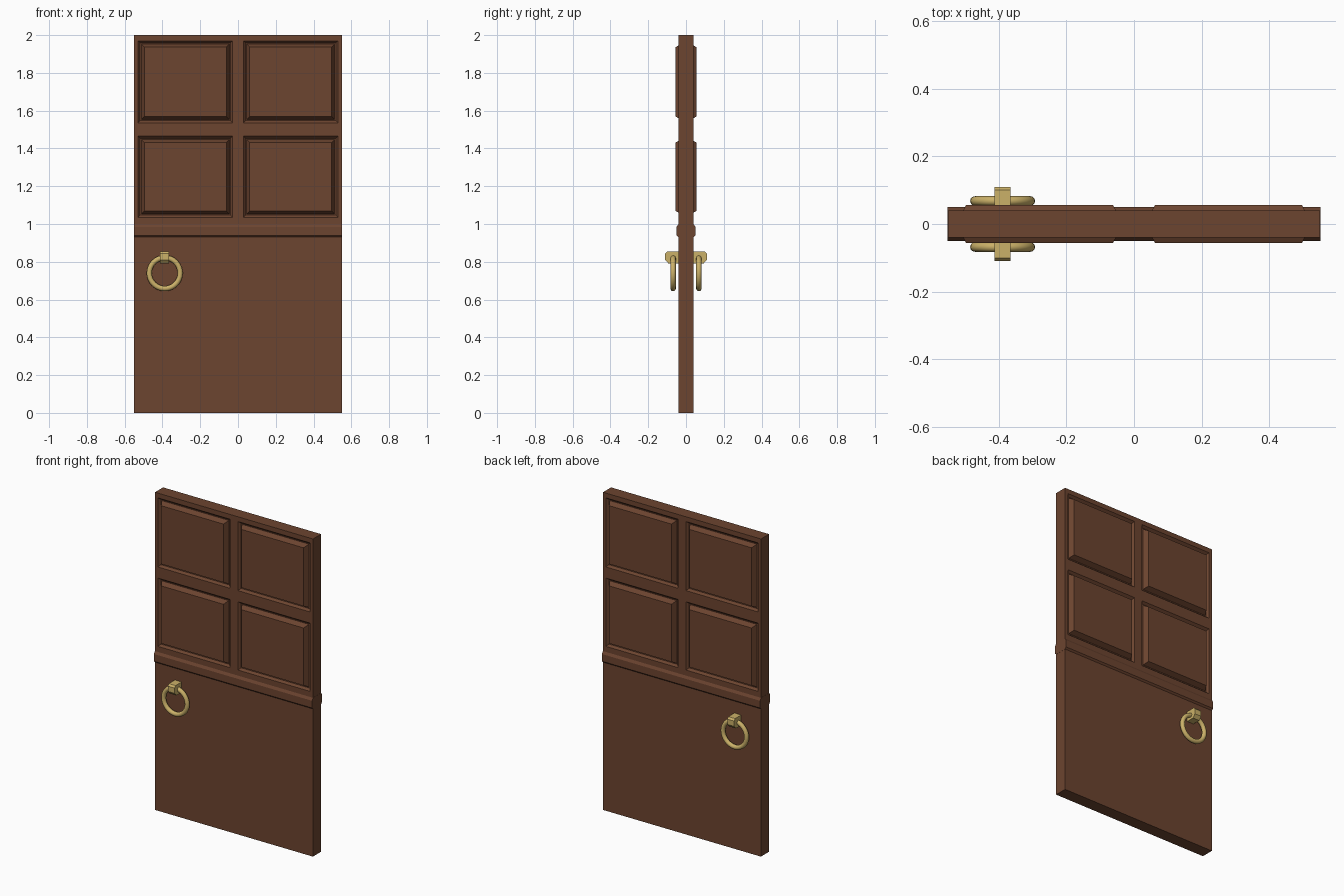
import bpy, bmesh, math
from mathutils import Vector

if "Cube" in bpy.data.objects:
    bpy.data.objects.remove(bpy.data.objects["Cube"])


def material(name, rgb):
    m = bpy.data.materials.new(name)
    m.diffuse_color = (*rgb, 1)
    m.use_nodes = True
    m.node_tree.nodes["Principled BSDF"].inputs["Base Color"].default_value = m.diffuse_color
    return m


WOOD = material("brown wood", (0.15, 0.058, 0.029))
BRASS = material("brass", (0.6, 0.44, 0.14))


def add_object(name, bm, mat):
    bmesh.ops.recalc_face_normals(bm, faces=bm.faces)
    me = bpy.data.meshes.new(name)
    bm.to_mesh(me)
    bm.free()
    me.materials.append(mat)
    ob = bpy.data.objects.new(name, me)
    bpy.context.collection.objects.link(ob)
    return ob


def extrude_x(name, profile, x0, x1, mat):
    """Solid with a (y, z) profile running along x."""
    bm = bmesh.new()
    face = bm.faces.new([bm.verts.new((x0, y, z)) for y, z in profile])
    out = bmesh.ops.extrude_face_region(bm, geom=[face])["geom"]
    verts = [v for v in out if isinstance(v, bmesh.types.BMVert)]
    bmesh.ops.translate(bm, verts=verts, vec=(x1 - x0, 0, 0))
    return add_object(name, bm, mat)


# Door slab with four grooved, raised panels on each side
bm = bmesh.new()
bmesh.ops.create_cube(bm, size=1)
for v in bm.verts:
    v.co = Vector((v.co.x * 1.1, v.co.y * 0.08, v.co.z * 2 + 1))
cuts = [((x, 0, 0), (1, 0, 0)) for x in (-0.53, -0.028, 0.028, 0.53)]
cuts += [((0, 0, z), (0, 0, 1)) for z in (1.035, 1.465, 1.535, 1.97)]
for co, no in cuts:
    bmesh.ops.bisect_plane(bm, geom=bm.verts[:] + bm.edges[:] + bm.faces[:],
                           plane_co=co, plane_no=no)
bm.normal_update()
panels = []
for f in bm.faces:
    c = f.calc_center_median()
    if (abs(f.normal.y) > 0.9 and 0.028 < abs(c.x) < 0.53
            and (1.035 < c.z < 1.465 or 1.535 < c.z < 1.97)):
        panels.append(f)
for thickness, depth in ((0.012, -0.014), (0.006, 0), (0.016, 0.03)):
    bmesh.ops.inset_individual(bm, faces=panels, thickness=thickness,
                               depth=depth, use_even_offset=True)
add_object("door_slab", bm, WOOD)

# Waist rail wrapping both faces
extrude_x("waist_rail", [(-0.04, 0.93), (0.04, 0.93), (0.05, 0.94), (0.05, 0.985),
                         (0.04, 1.0), (-0.04, 1.0), (-0.05, 0.985), (-0.05, 0.94)],
          -0.551, 0.551, WOOD)

# Handle bracket and ring on each side
for side, s in (("front", -1), ("back", 1)):
    extrude_x(side + "_handle_bracket",
              [(s * y, z) for y, z in ((0.035, 0.79), (0.092, 0.79), (0.11, 0.81),
                                       (0.11, 0.843), (0.1, 0.855), (0.035, 0.855))],
              -0.412, -0.365, BRASS)
    bpy.ops.mesh.primitive_torus_add(major_radius=0.082, minor_radius=0.014,
                                     major_segments=32, minor_segments=12,
                                     location=(-0.388, s * 0.068, 0.74),
                                     rotation=(math.pi / 2, 0, 0))
    ring = bpy.context.object
    ring.name = side + "_handle_ring"
    ring.data.materials.append(BRASS)
    bpy.ops.object.shade_smooth_by_angle(angle=math.radians(50))
